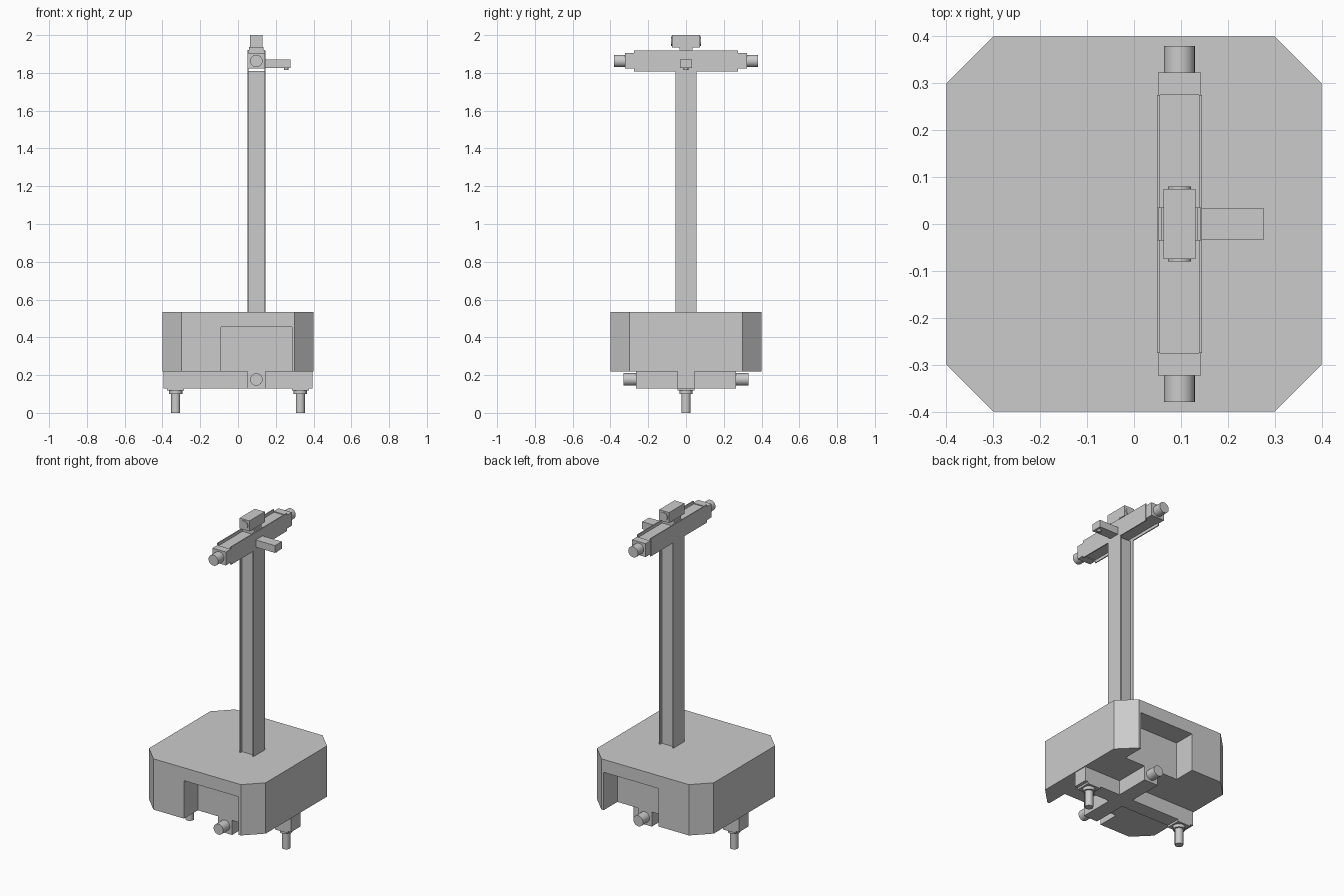
import bpy, bmesh, math
from mathutils import Matrix, Vector

cube = bpy.data.objects.get("Cube")
if cube:
    bpy.data.objects.remove(cube, do_unlink=True)

grey = bpy.data.materials.new("plain grey")
grey.use_nodes = True
colour = (0.6, 0.6, 0.6, 1)
grey.diffuse_color = colour
grey.node_tree.nodes["Principled BSDF"].inputs["Base Color"].default_value = colour

MAST_X = 0.097


def finish(name, bm):
    bmesh.ops.recalc_face_normals(bm, faces=bm.faces)
    mesh = bpy.data.meshes.new(name)
    bm.to_mesh(mesh)
    bm.free()
    mesh.materials.append(grey)
    obj = bpy.data.objects.new(name, mesh)
    bpy.context.collection.objects.link(obj)
    return obj


def box(name, low, high):
    low, high = Vector(low), Vector(high)
    bm = bmesh.new()
    bmesh.ops.create_cube(bm, size=1, matrix=Matrix.Translation((low + high) / 2)
                          @ Matrix.Diagonal((*(high - low), 1)))
    return finish(name, bm)


def cylinder(name, centre, radius, length, axis="Z"):
    turn = Matrix.Rotation(math.pi / 2, 4, "X") if axis == "Y" else Matrix()
    bm = bmesh.new()
    bmesh.ops.create_cone(bm, cap_ends=True, segments=24, radius1=radius, radius2=radius,
                          depth=length, matrix=Matrix.Translation(centre) @ turn)
    obj = finish(name, bm)
    for face in obj.data.polygons:
        face.use_smooth = len(face.vertices) == 4
    for edge in obj.data.edges:
        a, b = (obj.data.vertices[i].co for i in edge.vertices)
        edge.use_edge_sharp = (a - b).length < length * 0.99
    return obj


def extrude(name, outline, place, length):
    """Extrude a flat outline along local z, then move it into place."""
    bm = bmesh.new()
    face = bm.faces.new([bm.verts.new((x, y, 0)) for x, y in outline])
    result = bmesh.ops.extrude_face_region(bm, geom=[face])
    moved = [v for v in result["geom"] if isinstance(v, bmesh.types.BMVert)]
    bmesh.ops.translate(bm, verts=moved, vec=(0, 0, length))
    bm.transform(place)
    return finish(name, bm)


# Chamfered base body with an open bay at the front and at the back
outline = [(-0.4, -0.3), (-0.3, -0.4), (-0.09, -0.4), (-0.09, -0.265),
           (0.285, -0.265), (0.285, -0.4), (0.3, -0.4), (0.4, -0.3)]
outline += [(x, -y) for x, y in reversed(outline)]
extrude("base_body_lower", outline, Matrix.Translation((0, 0, 0.22)), 0.235)
octagon = [p for p in outline if abs(p[0]) > 0.29]
extrude("base_body_upper", octagon, Matrix.Translation((0, 0, 0.455)), 0.08)

# Grooved beam section shared by the mast and the crossbar
w, h, wall, groove = 0.048, 0.055, 0.006, 0.018
half = [(-w, -h), (wall - w, -h), (wall - w, groove - h),
        (w - wall, groove - h), (w - wall, -h), (w, -h)]
section = half + [(-x, -y) for x, y in half]
extrude("mast", section, Matrix.Translation((MAST_X, 0, 0.535)), 1.275)
extrude("crossbar", section, Matrix.Translation((MAST_X, 0.275, 1.863))
        @ Matrix.Rotation(math.pi / 2, 4, "X"), 0.55)

# Crossed chassis beams under the body
box("chassis_side_beam", (-0.395, -0.046, 0.13), (0.395, 0.046, 0.22))
box("chassis_long_beam", (MAST_X - w, -0.265, 0.13), (MAST_X + w, 0.265, 0.22))

# Sensors on both ends of the crossbar and the chassis
for side, y in (("front", -1), ("back", 1)):
    box("crossbar_end_" + side, (MAST_X - 0.046, min(y * 0.275, y * 0.323), 1.822),
        (MAST_X + 0.046, max(y * 0.275, y * 0.323), 1.905))
    cylinder("upper_sensor_" + side, (MAST_X, y * 0.351, 1.863), 0.033, 0.058, "Y")
    cylinder("lower_sensor_" + side, (MAST_X, y * 0.297, 0.177), 0.033, 0.066, "Y")
    cylinder("head_lens_" + side, (MAST_X, y * 0.0775, 1.967), 0.025, 0.006, "Y")

# Support feet
for side, x in (("right", -0.33), ("left", 0.33)):
    box("foot_plate_" + side, (x - 0.045, -0.046, 0.118), (x + 0.045, 0.046, 0.131))
    cylinder("foot_collar_" + side, (x, 0, 0.109), 0.035, 0.02)
    cylinder("foot_post_" + side, (x, 0, 0.05), 0.024, 0.1)

# Head unit on top of the mast
box("head_neck", (MAST_X - 0.046, -0.035, 1.89), (MAST_X + 0.046, 0.035, 1.922))
box("head_neck_top", (MAST_X - 0.038, -0.035, 1.92), (MAST_X + 0.038, 0.035, 1.937))
box("head_housing", (MAST_X - 0.034, -0.075, 1.935), (MAST_X + 0.034, 0.075, 2.0))

# Side arm with a downward lens
box("side_arm", (MAST_X + 0.045, -0.033, 1.825), (0.277, 0.033, 1.87))
cylinder("side_arm_lens", (0.255, 0, 1.82), 0.012, 0.012)
